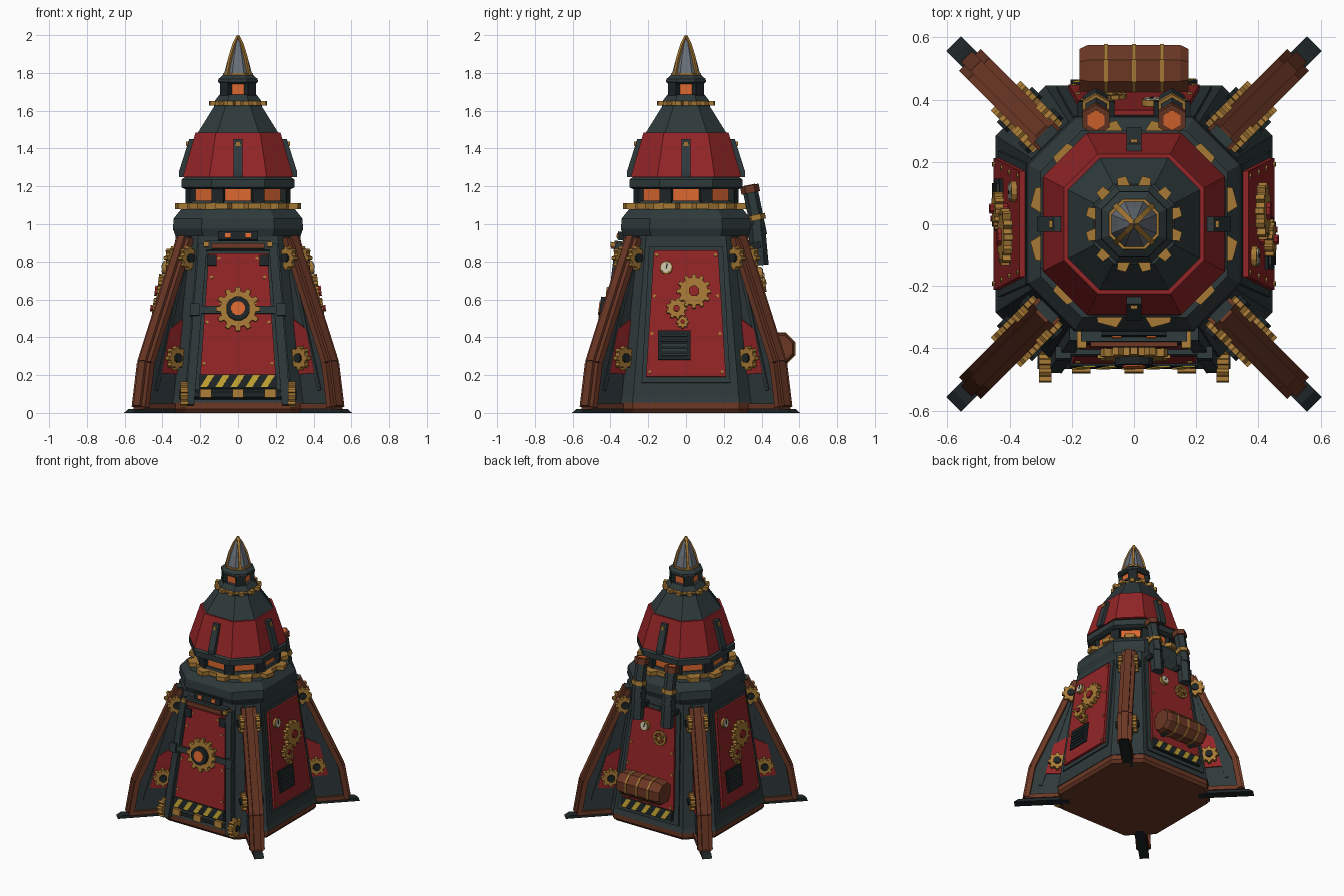
import bpy, bmesh
from math import sin, cos, pi, radians, atan
from mathutils import Matrix, Vector

if "Cube" in bpy.data.objects:
    bpy.data.objects.remove(bpy.data.objects["Cube"])


def material(name, r, g, b):
    m = bpy.data.materials.new(name)
    m.use_nodes = True
    m.diffuse_color = (r, g, b, 1)
    m.node_tree.nodes["Principled BSDF"].inputs["Base Color"].default_value = (r, g, b, 1)
    return m


RED = material("crimson_plate", .29, .018, .02)
IRON = material("dark_iron", .028, .041, .043)
BLACK = material("black_iron", .013, .019, .021)
BROWN = material("brown_wood", .145, .038, .018)
BRASS = material("brass", .38, .19, .035)
GLOW = material("orange_glow", .72, .14, .03)
STEEL = material("steel", .14, .16, .19)
YELLOW = material("hazard_yellow", .55, .37, .03)
CREAM = material("gauge_cream", .6, .55, .4)

I = Matrix.Identity(4)
T = lambda x, y, z=0: Matrix.Translation((x, y, z))
R = lambda deg, axis: Matrix.Rotation(radians(deg), 4, axis)


def loft(name, rings, mat, M=I):
    """Join point rings into a closed solid."""
    bm = bmesh.new()
    rows = [[bm.verts.new(M @ Vector(p)) for p in ring] for ring in rings]
    n = len(rows[0])
    for a, b in zip(rows, rows[1:]):
        for i in range(n):
            bm.faces.new((a[i], a[(i + 1) % n], b[(i + 1) % n], b[i]))
    bm.faces.new(rows[0][::-1])
    bm.faces.new(rows[-1])
    bmesh.ops.recalc_face_normals(bm, faces=bm.faces)
    me = bpy.data.meshes.new(name)
    bm.to_mesh(me)
    bm.free()
    me.materials.append(mat)
    ob = bpy.data.objects.new(name, me)
    bpy.context.collection.objects.link(ob)
    return ob


def octo(name, profile, ratio, mat, M=I):
    """Stack of chamfered squares from (height, half width) pairs."""
    s = [(1, -ratio), (1, ratio), (ratio, 1), (-ratio, 1),
         (-1, ratio), (-1, -ratio), (-ratio, -1), (ratio, -1)]
    return loft(name, [[(x * a, y * a, z) for x, y in s] for z, a in profile], mat, M)


def prism(name, pts, z0, z1, mat, M=I):
    return loft(name, [[(x, y, z) for x, y in pts] for z in (z0, z1)], mat, M)


def box(name, x, y, w, h, z0, z1, mat, M=I):
    return trap(name, w / 2, w / 2, y - h / 2, y + h / 2, z0, z1, mat, M @ T(x, 0))


def trap(name, bottom, top, y0, y1, z0, z1, mat, M=I):
    return prism(name, [(-bottom, y0), (bottom, y0), (top, y1), (-top, y1)], z0, z1, mat, M)


def disc(name, r, z0, z1, mat, M=I, n=8):
    pts = [(r * cos((i + .5) * 2 * pi / n), r * sin((i + .5) * 2 * pi / n)) for i in range(n)]
    return prism(name, pts, z0, z1, mat, M)


def gear(name, r, teeth, z0, z1, M, mat=BRASS, root=.8):
    pts = []
    for i in range(teeth):
        for f, k in ((-.3, root), (-.18, 1), (.18, 1), (.3, root)):
            a = (i + f) * 2 * pi / teeth
            pts.append((r * k * cos(a), r * k * sin(a)))
    return prism(name, pts, z0, z1, mat, M)


def bar(name, p, q, w, z0, z1, mat, M):
    p, q = Vector(p), Vector(q)
    d = (q - p).normalized() * w / 2
    s = Vector((-d.y, d.x))
    return prism(name, [p + s, p - s, q - s, q + s], z0, z1, mat, M)


def pipe(name, p, q, r, mat, n=6):
    p, q = Vector(p), Vector(q)
    rot = (q - p).to_track_quat('Z', 'Y').to_matrix().to_4x4()
    return disc(name, r, 0, (q - p).length, mat, Matrix.Translation(p) @ rot, n)


# Sloped wall frames: x across, y up the wall, z outward
def wall(k):
    return R(90 * k, 'Z') @ T(0, -.445) @ Matrix.Rotation(pi / 2 - atan(.1235), 4, 'X')


# Hull, collar and observation deck
octo("base_plate", [(0, .425), (.02, .44), (.055, .44)], .64, BROWN)
octo("hull", [(.055, .445), (.085, .437), (.94, .329)], .64, IRON)
octo("collar", [(.92, .325), (.975, .345), (1.03, .34), (1.08, .30)], .56, IRON)
gear("collar_gear", .338, 12, 1.08, 1.11, R(15, 'Z'), root=.87)
octo("deck_windows", [(1.1, .25), (1.2, .25)], .414, GLOW)
octo("deck_sill", [(1.1, .275), (1.125, .265)], .414, IRON)
for i in range(8):
    box(f"deck_pillar_{i}", .265, 0, .045, .066, 1.1, 1.2, BLACK, R(22.5 + 45 * i, 'Z'))
octo("roof_eave", [(1.185, .28), (1.195, .3), (1.235, .3), (1.25, .28)], .47, IRON)

# Roof
octo("red_roof", [(1.25, .292), (1.485, .225)], .52, RED)
octo("upper_roof", [(1.48, .215), (1.62, .128), (1.63, .128)], .52, IRON)
gear("roof_gear", .157, 12, 1.628, 1.652, R(15, 'Z'))
octo("lantern_base", [(1.65, .125), (1.685, .098)], .45, IRON)
octo("lantern_glow", [(1.68, .075), (1.75, .075)], .414, GLOW)
octo("lantern_cap", [(1.74, .09), (1.752, .106), (1.768, .104), (1.79, .078)], .45, IRON)
octo("spike_ring", [(1.785, .08), (1.8, .08)], .45, BRASS)
octo("spike", [(1.8, .073), (1.88, .052), (1.95, .026), (2, .001)], .414, STEEL)
for i in range(4):
    D = R(45 + 90 * i, 'Z')
    box(f"lantern_post_{i}", .085, 0, .04, .062, 1.68, 1.75, BLACK, D)
    prism(f"spike_rib_{i}", [(.04, 1.79), (.088, 1.79), (.066, 1.88), (.036, 1.95), (.004, 1.998), (0, 1.95)],
          -.008, .008, BRASS, D @ R(90, 'X'))
    A = R(90 * i, 'Z') @ R(90, 'X')
    prism(f"roof_brace_{i}", [(.2, 1.25), (.312, 1.25), (.312, 1.28), (.258, 1.45), (.2, 1.45)], -.024, .024, IRON, A)
    box(f"roof_brace_bolt_{i}", .264, 1.425, .02, .022, -.012, .012, BRASS, A)

# Corner fins with rims, feet, plates and gears
rim = [(.395, .925), (.69, .265), (.73, .03)]
for i in range(4):
    F = R(45 + 90 * i, 'Z') @ R(90, 'X')
    prism(f"fin_{i}", [(.36, .02), (.73, .02), (.69, .26), (.4, .92), (.34, .92)], -.026, .026, IRON, F)
    for j, (p, q) in enumerate(zip(rim, rim[1:])):
        bar(f"fin_rim_{i}_{j}", p, q, .034, -.05, .05, BROWN, F)
        out = Vector((.014, .006))
        bar(f"fin_rim_strip_{i}_{j}", Vector(p) + out, Vector(q) + out, .034, -.024, .024, BROWN, F)
    box(f"fin_bottom_rim_{i}", .59, .035, .3, .03, -.042, .042, BROWN, F)
    prism(f"fin_foot_{i}", [(.44, 0), (.82, 0), (.79, .02), (.44, .022)], -.033, .033, BLACK, F)
    box(f"fin_top_clamp_{i}", .39, .9, .05, .07, -.038, .038, IRON, F)
    for s in (-1, 1):
        S = F @ Matrix.Scale(s, 4, (0, 0, 1))
        prism(f"fin_plate_{i}_{s}", [(.42, .2), (.605, .21), (.545, .44), (.42, .51)], .02, .034, RED, S)
        bar(f"fin_rib_{i}_{s}", (.64, .12), (.44, .76), .022, .02, .033, IRON, S)
        for z, r in ((.82, .425), (.29, .52)):
            gear(f"fin_gear_{i}_{s}_{z}", .064, 8, .04, .068, S @ T(r, z))
            disc(f"fin_gear_hub_{i}_{s}_{z}", .026, .02, .08, BLACK, S @ T(r, z))
            box(f"fin_gear_bracket_{i}_{s}_{z}", r - .05, z, .08, .05, .02, .06, IRON, S)


def bolts(name, spots, z, M):
    for n, (x, y) in enumerate(spots):
        for s in (-1, 1):
            disc(f"{name}_{n}_{s}", .009, z - .005, z + .007, BRASS, M @ T(s * x, y), 6)


def gauge(name, x, y, M):
    G = M @ T(x, y)
    disc(name + "_rim", .035, .02, .048, BRASS, G, 12)
    disc(name + "_dial", .028, .02, .052, CREAM, G, 12)
    bar(name + "_needle", (0, -.006), (.006, .02), .007, .052, .055, BLACK, G)


def hazard(name, M):
    box(name + "_plate", 0, .165, .41, .072, 0, .036, BLACK, M)
    for n in range(5):
        x = -.2 + n * .08
        prism(f"{name}_stripe_{n}", [(x, .133), (x + .036, .133), (x + .076, .197), (x + .04, .197)],
              .035, .04, YELLOW, M)


# Side walls: framed panel with gear train, gauge and vent
for k, side in ((1, "left"), (3, "right")):
    W = wall(k)
    trap(side + "_panel_frame", .235, .195, .16, .89, -.01, .012, IRON, W)
    trap(side + "_panel", .212, .17, .19, .865, 0, .03, RED, W)
    bolts(side + "_panel_bolt", [(.155, .84), (.167, .62), (.18, .42), (.192, .215)], .03, W)
    gauge(side + "_gauge", -.105, .77, W)
    for n, (x, y, r, t) in enumerate(((.042, .642, .092, 12), (-.05, .548, .056, 9), (-.018, .478, .034, 8))):
        z = .045 + .012 * (n % 2)
        gear(f"{side}_gear_{n}", r, t, z - .01, z + .018, W @ T(x, y))
        disc(f"{side}_gear_hub_{n}", r * .32, .02, z + .03, RED, W @ T(x, y))
    box(side + "_vent", -.062, .357, .17, .155, .02, .04, BLACK, W)
    for n in range(5):
        box(f"{side}_vent_slat_{n}", -.062, .305 + n * .026, .14, .012, .035, .048, IRON, W)

# Front door with posts, lock gear, lintel and threshold
W = wall(0)
trap("door_frame", .24, .19, .1, .9, -.01, .012, IRON, W)
trap("door", .2, .155, .2, .85, 0, .028, RED, W)
bolts("door_bolt", [(.14, .72), (.165, .48), (.18, .26), (.1, .82), (.09, .58)], .028, W)
for s in (-1, 1):
    bar(f"door_post_{s}", (s * .255, .04), (s * .185, .9), .045, -.01, .04, IRON, W)
    box(f"door_hinge_{s}", s * .14, .81, .05, .06, .02, .04, BLACK, W)
    box(f"door_bar_block_{s}", s * .228, .545, .05, .065, .02, .058, IRON, W)
    box(f"lintel_stud_{s}", s * .168, .893, .03, .025, 0, .065, BRASS, W)
    box(f"door_light_{s}", s * .055, .943, .03, .026, 0, .038, GLOW, W)
    gear(f"ramp_gear_{s}", .068, 10, -.02, .02, T(s * .285, -.443, .098) @ R(90, 'Y'))
box("door_bar", 0, .545, .45, .04, .02, .045, IRON, W)
gear("lock_gear", .118, 12, .03, .056, W @ T(0, .548))
disc("lock_ring", .064, .03, .08, BLACK, W @ T(0, .548), 12)
disc("lock_glow", .038, .03, .085, GLOW, W @ T(0, .548), 12)
box("lintel", 0, .89, .34, .05, -.01, .045, IRON, W)
box("lintel_beam", 0, .885, .28, .028, .03, .06, BROWN, W)
box("light_plate", 0, .943, .21, .045, -.02, .032, BLACK, W)
hazard("front_hazard", W)
pipe("ramp_axle", (-.31, -.443, .098), (.31, -.443, .098), .026, BLACK)
for x in (-.17, 0, .17):
    box(f"ramp_clip_{x}", x, .1, .06, .045, 0, .046, BRASS, W)

# Back wall: panel, gauge, valve wheel and hazard plate
W = wall(2)
trap("back_panel_frame", .25, .195, .1, .89, -.01, .012, IRON, W)
trap("back_panel", .21, .165, .2, .865, 0, .028, RED, W)
bolts("back_panel_bolt", [(.15, .82), (.165, .6), (.18, .45), (.192, .22)], .028, W)
hazard("back_hazard", W)
gauge("back_gauge", -.06, .74, W)
V = W @ T(.075, .69)
for n in range(12):
    a, b = n * pi / 6, (n + 1) * pi / 6
    bar(f"valve_rim_{n}", (.046 * cos(a), .046 * sin(a)), (.046 * cos(b), .046 * sin(b)), .014, .045, .06, BRASS, V)
for n in range(3):
    box(f"valve_spoke_{n}", 0, 0, .09, .01, .046, .058, BRASS, V @ R(60 * n, 'Z'))
disc("valve_hub", .015, .02, .065, BRASS, V)

# Barrel on its cradle
B = T(0, .493, .34) @ R(90, 'Y')
octo("barrel", [(-.175, .07), (-.15, .082), (.15, .082), (.175, .07)], .414, BROWN, B)
for x in (-.09, 0, .09):
    octo(f"barrel_band_{x}", [(x - .007, .086), (x + .007, .086)], .414, BRASS, B)
for s in (-1, 1):
    box(f"barrel_cradle_{s}", s * .12, .265, .03, .03, 0, .1, IRON, W)

# Twin chimneys
for s in (-1, 1):
    x = s * .122
    pipe(f"chimney_{s}", (x, .39, .94), (x, .338, 1.19), .04, IRON)
    pipe(f"chimney_rim_{s}", (x, .343, 1.165), (x, .335, 1.205), .05, BROWN)
    pipe(f"chimney_glow_{s}", (x, .338, 1.19), (x, .3345, 1.208), .032, GLOW)
    pipe(f"chimney_band_{s}", (x, .374, 1.02), (x, .368, 1.05), .05, BRASS)
    pipe(f"chimney_base_{s}", (x, .392, .78), (x, .372, 1.0), .046, IRON)
    box(f"chimney_bracket_{s}", x, .89, .12, .035, -.01, .06, BLACK, W)
